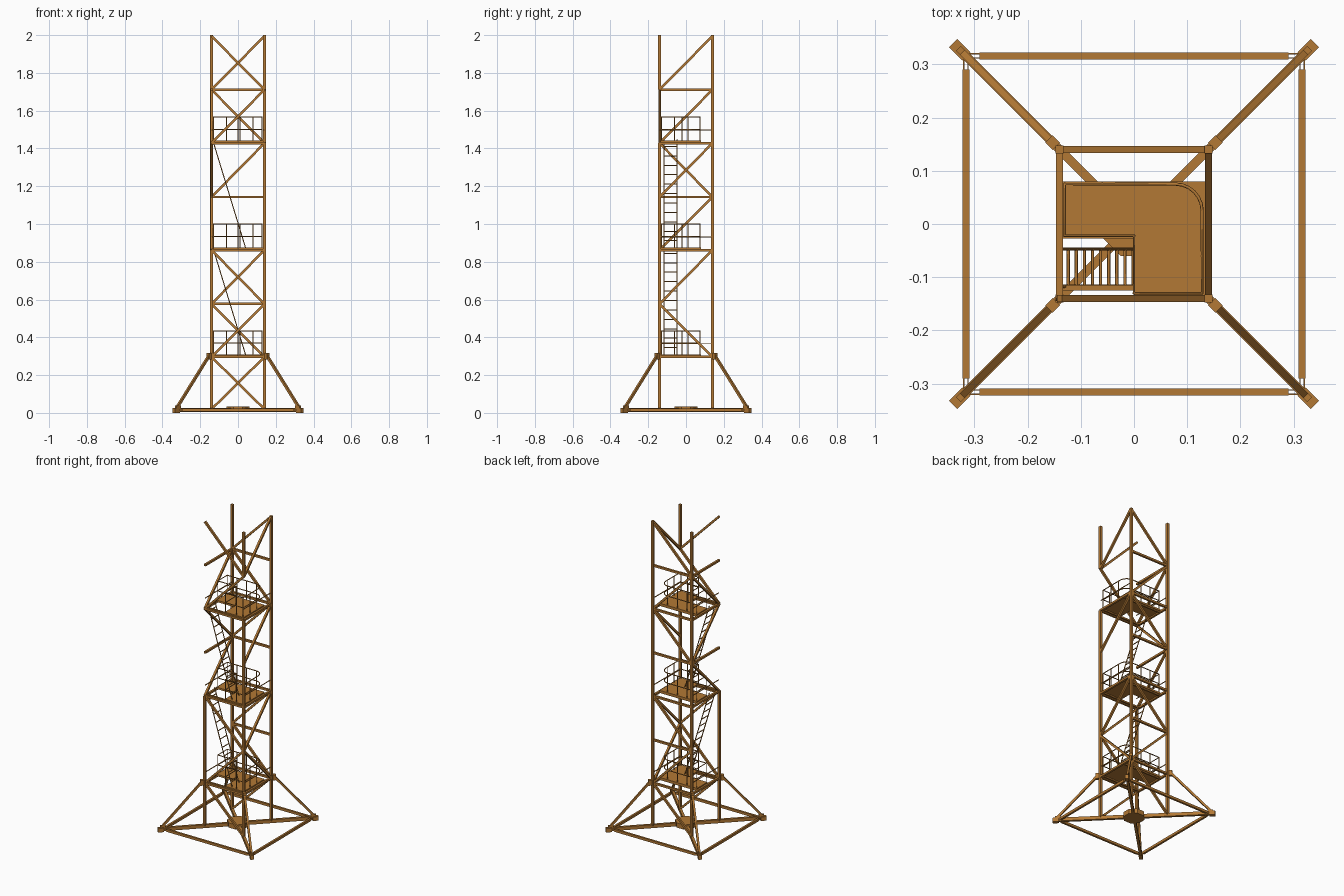
import bpy, bmesh, math
from mathutils import Vector, Matrix

if "Cube" in bpy.data.objects:
    bpy.data.objects.remove(bpy.data.objects["Cube"])

mat = bpy.data.materials.new("ochre_steel")
mat.diffuse_color = (0.45, 0.19, 0.035, 1)
mat.use_nodes = True
mat.node_tree.nodes["Principled BSDF"].inputs["Base Color"].default_value = mat.diffuse_color
S = 0.14                       # half spacing of the legs
Z = [0.02, 0.296, 0.577, 0.862, 1.143, 1.428, 1.711, 1.995]   # node levels


def add_bar(bm, p, q, w, h=None):
    """Square bar from p to q."""
    p, q = Vector(p), Vector(q)
    d = (q - p).normalized()
    side = d.cross(Vector((0, 0, 1)))
    side = Vector((1, 0, 0)) if side.length < 1e-4 else side.normalized()
    up = side.cross(d)
    m = Matrix((side * w, d * (q - p).length, up * (h or w))).transposed().to_4x4()
    m.translation = (p + q) / 2
    bmesh.ops.create_cube(bm, size=1, matrix=m)


def finish(bm, name):
    bmesh.ops.recalc_face_normals(bm, faces=bm.faces)
    me = bpy.data.meshes.new(name)
    bm.to_mesh(me)
    bm.free()
    me.materials.append(mat)
    ob = bpy.data.objects.new(name, me)
    bpy.context.collection.objects.link(ob)
    return ob


def bars(name, segs, w, h=None):
    bm = bmesh.new()
    for p, q in segs:
        add_bar(bm, p, q, w, h)
    return finish(bm, name)


def tube(name, paths, r):
    """Thin round tubes; paths are (points, closed)."""
    cu = bpy.data.curves.new(name, 'CURVE')
    cu.dimensions = '3D'
    cu.bevel_depth = r
    cu.bevel_resolution = 1
    cu.use_fill_caps = True
    for pts, closed in paths:
        sp = cu.splines.new('POLY')
        sp.points.add(len(pts) - 1)
        for a, b in zip(sp.points, pts):
            a.co = (*b, 1)
        sp.use_cyclic_u = closed
    cu.materials.append(mat)
    ob = bpy.data.objects.new(name, cu)
    bpy.context.collection.objects.link(ob)


corners = [(sx, sy) for sx in (-1, 1) for sy in (-1, 1)]

# Legs: some stretches are left out
bars("mast_legs", [
    ((-S, S, 0.02), (-S, S, 2)), ((S, S, 0.02), (S, S, 2)),
    ((-S, -S, 0.02), (-S, -S, Z[3])),
    ((S, -S, 0.02), (S, -S, Z[5])), ((S, -S, Z[6]), (S, -S, 2))], 0.015)

# Faces as (start corner, end corner)
FACE = {'F': ((-S, -S), (S, -S)), 'B': ((-S, S), (S, S)),
        'L': ((-S, -S), (-S, S)), 'R': ((S, -S), (S, S))}

# Horizontal members per level
levels = {1: 'FBLR', 2: 'B', 3: 'FBLR', 4: 'BL', 5: 'FBLR', 6: 'BL'}
bars("horizontal_members", [((*FACE[f][0], Z[i]), (*FACE[f][1], Z[i]))
                            for i, fs in levels.items() for f in fs], 0.013)

# Zigzag diagonals per bay; low corners alternate between bays
bays = ['FB', 'FBR', 'FBR', 'L', 'BLR', 'FBL', 'FBR']
segs = []
for i, fs in enumerate(bays):
    for f in fs:
        rising = (f in 'BR') == (i % 2 == 0)     # start corner is the low one
        a, b = (Z[i], Z[i + 1]) if rising else (Z[i + 1], Z[i])
        segs.append(((*FACE[f][0], a), (*FACE[f][1], b)))
bars("diagonal_braces", segs, 0.013)

# Base cross beams, wider end feet and centre hub
bars("base_cross_beams", [((-0.34, -0.34, 0.016), (0.34, 0.34, 0.016)),
                          ((-0.34, 0.34, 0.016), (0.34, -0.34, 0.016))], 0.016, 0.022)
bars("base_feet", [((x * 0.315, y * 0.315, 0.013), (x * 0.34, y * 0.34, 0.013))
                   for x, y in corners], 0.022, 0.026)
bm = bmesh.new()
bmesh.ops.create_cone(bm, cap_ends=True, segments=8, radius1=0.065, radius2=0.065, depth=0.03,
                      matrix=Matrix.Translation((0, 0, 0.02)) @ Matrix.Rotation(math.pi / 8, 4, 'Z'))
finish(bm, "base_hub")

# Base perimeter beams with thin links to the corners
E, L = 0.316, 0.29
per, links = [], []
for s in (-1, 1):
    per += [((-L, s * E, 0.015), (L, s * E, 0.015)), ((s * E, -L, 0.015), (s * E, L, 0.015))]
    for t in (-1, 1):
        for o in (-0.004, 0.004):
            links += [((t * L, s * E + o, 0.015), (t * 0.318, s * E + o, 0.015)),
                      ((s * E + o, t * L, 0.015), (s * E + o, t * 0.318, 0.015))]
bars("perimeter_beams", per, 0.013, 0.016)
bars("perimeter_links", links, 0.002, 0.012)

# Raking struts, clamps at the legs and shoes on the base
bars("raking_struts", [((x * 0.322, y * 0.322, 0.03), (x * 0.155, y * 0.155, 0.30))
                       for x, y in corners], 0.013)
bars("strut_clamps", [((x * 0.146, y * 0.146, 0.30), (x * 0.16, y * 0.16, 0.30))
                      for x, y in corners], 0.019, 0.035)
bars("strut_shoes", [((x * 0.307, y * 0.307, 0.03), (x * 0.33, y * 0.33, 0.03))
                     for x, y in corners], 0.012, 0.018)

# Platforms with ladder opening, and railings
deck = [(-0.135, 0.08), (-0.135, -0.027), (0, -0.027), (0, -0.135), (0.135, -0.135), (0.135, 0.08)]
arc = [(0.078 + 0.05 * math.cos(a), 0.025 + 0.05 * math.sin(a))
       for a in (math.radians(15 * k) for k in range(7))]
rail = [(0, -0.13), (0.128, -0.13)] + arc + [(-0.13, 0.075), (-0.13, -0.022), (0, -0.022)]
posts = [(0, -0.13), (0.08, -0.13), (0.128, -0.13), (0.128, -0.06), (0.128, 0.01), (0.08, 0.075),
         (0.01, 0.075), (-0.06, 0.075), (-0.13, 0.075), (-0.13, -0.022), (0, -0.022)]
for n, i in enumerate((1, 3, 5), 1):
    z = Z[i] + 0.008
    bm = bmesh.new()
    face = bm.faces.new([bm.verts.new((x, y, z - 0.006)) for x, y in deck])
    ext = bmesh.ops.extrude_face_region(bm, geom=[face])["geom"]
    bmesh.ops.translate(bm, vec=(0, 0, 0.012),
                        verts=[v for v in ext if isinstance(v, bmesh.types.BMVert)])
    # deck bearers below
    for y in (-0.12, 0.07):
        add_bar(bm, (-0.14, y, z - 0.009), (0.14, y, z - 0.009), 0.01)
    finish(bm, f"platform_{n}")
    paths = [([(x, y, z + h) for x, y in rail], True) for h in (0.065, 0.13)]
    paths += [([(x, y, z), (x, y, z + 0.13)], False) for x, y in posts]
    paths += [([(x, -S, z + 0.062), (x, S, z + 0.062)], False) for x in (-0.137, 0.137)]
    tube(f"railing_{n}", paths, 0.003)

# Inclined ladders between platforms
for n, (i, j) in enumerate(((1, 3), (3, 5)), 1):
    a, b = Vector((0.04, 0, Z[i] + 0.012)), Vector((-0.135, 0, Z[j] + 0.02))
    paths = [([a + Vector((0, y, 0)), b + Vector((0, y, 0))], False) for y in (-0.117, -0.047)]
    for k in range(1, 12):
        p = a.lerp(b, (k - 0.25) / 11.5)
        paths.append(([p + Vector((0, -0.117, 0)), p + Vector((0, -0.047, 0))], False))
    tube(f"ladder_{n}", paths, 0.003)
